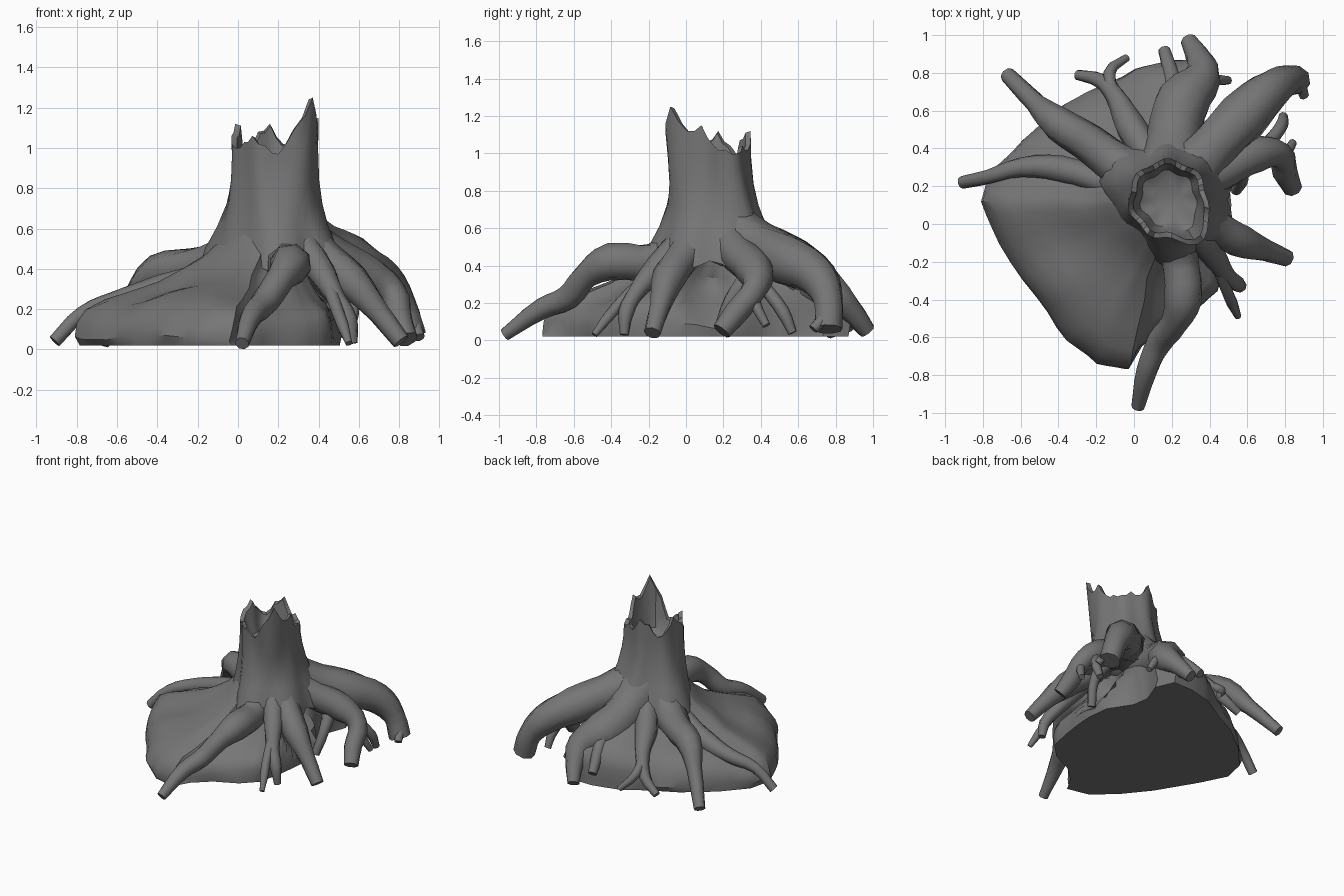
import bpy, bmesh
from math import sin, cos, tau, pi, atan2, radians
from mathutils import Vector, noise

cube = bpy.data.objects.get("Cube")
if cube:
    bpy.data.objects.remove(cube)

wood = bpy.data.materials.new("grey_wood")
wood.use_nodes = True
GREY = (0.18, 0.18, 0.18, 1)
wood.diffuse_color = GREY
wood.node_tree.nodes["Principled BSDF"].inputs["Base Color"].default_value = GREY

CX, CY = 0.18, 0.13


def finish(ob, angle):
    """Apply the material and smooth shading to a finished part."""
    ob.data.materials.clear()
    ob.data.materials.append(wood)
    bpy.ops.object.select_all(action="DESELECT")
    ob.select_set(True)
    bpy.context.view_layer.objects.active = ob
    bpy.ops.object.shade_smooth_by_angle(angle=radians(angle))


def loft(name, rings, angle):
    """Skin a stack of closed rings and cap both ends."""
    bm = bmesh.new()
    loops = [[bm.verts.new(p) for p in ring] for ring in rings]
    n = len(loops[0])
    for a, b in zip(loops, loops[1:]):
        for i in range(n):
            j = (i + 1) % n
            bm.faces.new((a[i], a[j], b[j], b[i]))
    bm.faces.new(loops[0][::-1])
    bm.faces.new(loops[-1])
    bmesh.ops.recalc_face_normals(bm, faces=bm.faces)
    me = bpy.data.meshes.new(name)
    bm.to_mesh(me)
    bm.free()
    ob = bpy.data.objects.new(name, me)
    bpy.context.collection.objects.link(ob)
    finish(ob, angle)


def root(name, points, start, end, twist):
    """Tapered, slightly knotted tube through the points."""
    cu = bpy.data.curves.new(name, "CURVE")
    cu.dimensions = "3D"
    cu.bevel_depth = 1
    cu.bevel_resolution = 2
    cu.resolution_u = 3
    cu.use_fill_caps = True
    sp = cu.splines.new("BEZIER")
    sp.bezier_points.add(len(points) - 1)
    last = len(points) - 1
    for i, (bp, p) in enumerate(zip(sp.bezier_points, points)):
        bp.co = p
        bp.handle_left_type = bp.handle_right_type = "AUTO"
        knot = 1 + 0.12 * sin(i * 2.3 + len(name))
        bp.radius = (start + (end - start) * i / last) * knot
        bp.tilt = twist * i
    ob = bpy.data.objects.new(name, cu)
    bpy.context.collection.objects.link(ob)
    bpy.ops.object.select_all(action="DESELECT")
    ob.select_set(True)
    bpy.context.view_layer.objects.active = ob
    bpy.ops.object.convert(target="MESH")
    finish(bpy.context.object, 50)


# Roots: name, path, start radius, end radius
ROOTS = [
    ("front_root", [(.2, .05, .58), (.24, -.17, .42), (.26, -.4, .42), (.21, -.53, .35),
                    (.13, -.63, .23), (.07, -.77, .17), (.02, -.97, .03)], .12, .04),
    ("right_front_root", [(.3, .08, .58), (.43, -.01, .45), (.56, -.09, .34),
                          (.7, -.14, .18), (.81, -.18, .04)], .12, .045),
    ("right_root", [(.28, .18, .58), (.47, .28, .46), (.64, .37, .37), (.77, .37, .28),
                    (.8, .27, .15), (.84, .19, .05)], .12, .05),
    ("back_right_root", [(.22, .2, .58), (.41, .4, .5), (.57, .56, .42), (.71, .7, .34),
                         (.81, .76, .21), (.86, .76, .06)], .17, .07),
    ("back_root", [(.2, .2, .58), (.21, .45, .42), (.26, .65, .33), (.36, .78, .25),
                   (.34, .88, .16), (.29, .97, .05)], .2, .04),
    ("back_left_root", [(.12, .2, .56), (-.08, .31, .43), (-.24, .43, .4), (-.4, .53, .38),
                        (-.52, .64, .25), (-.67, .79, .04)], .15, .04),
    ("left_root", [(.08, .16, .53), (-.15, .22, .38), (-.38, .29, .3), (-.6, .3, .24),
                   (-.77, .25, .18), (-.91, .22, .04)], .09, .03),
]
# Thin side roots and forks
FORKS = [
    ("front_right_rootlet", [(.3, 0, .55), (.41, -.15, .39), (.49, -.27, .25),
                             (.55, -.32, .15), (.57, -.33, .03)], .08, .025),
    ("front_right_fork", [(.45, -.22, .32), (.49, -.35, .2), (.52, -.42, .12),
                          (.55, -.49, .03)], .04, .02),
    ("right_fork_back", [(.64, .36, .36), (.72, .44, .26), (.78, .52, .15),
                         (.79, .57, .04)], .05, .025),
    ("right_fork_outer", [(.75, .36, .28), (.8, .37, .2), (.84, .43, .08)], .045, .02),
    ("right_strand", [(.42, .3, .48), (.54, .33, .35), (.57, .24, .22), (.54, .18, .06)], .06, .03),
    ("back_right_fork", [(.8, .75, .25), (.87, .75, .14), (.9, .68, .06)], .05, .025),
    ("back_fork", [(.3, .74, .33), (.42, .76, .24), (.5, .76, .12)], .05, .02),
    ("back_fork_inner", [(.24, .6, .4), (.2, .78, .28), (.16, .92, .14)], .07, .03),
    ("back_rootlet", [(.12, .3, .5), (-.02, .52, .36), (-.1, .68, .25), (-.18, .76, .14),
                      (-.3, .79, .05)], .09, .025),
    ("back_rootlet_fork", [(-.08, .64, .27), (-.13, .8, .17), (-.04, .88, .06)], .04, .02),
]
for i, (name, pts, a, b) in enumerate(ROOTS + FORKS):
    root(name, pts, a, b, 0.3 * (-1) ** i)

# Trunk: fluted and flaring where the roots leave, with a splintered rim
DIRECTIONS = [atan2(r[1][2][1] - CY, r[1][2][0] - CX) for r in ROOTS]
TIPS = [1.04, 1.02, 1.0, 1.04, 1.02, 1.12, 1.08, .99, 1.04, 1.12,
        1.06, 1.0, 1.03, 1.06, 1.01, .97, 1.1, 1.25, 1.12, 1.15]
SIDES = 2 * len(TIPS)


def ridge(a):
    return max(max(0, cos(a - d)) ** 10 for d in DIRECTIONS)


def tip(i):
    t = TIPS[i // 2]
    return t if i % 2 == 0 else (t + TIPS[(i // 2 + 1) % len(TIPS)]) / 2 - .015


def trunk_ring(r, flare, z, rim=0.0, hem=0.0):
    ring = []
    for i in range(SIDES):
        a = tau * i / SIDES + .1
        rise = tip(i) - 1
        # Tall splinter stands out as a corner on the front left
        corner = .09 * max(0, cos(a - radians(-48))) ** 12 * min(1, max(0, z - .7) * 3)
        rad = r + flare * ridge(a) + corner + .01 * sin(a * 7 + z * 3)
        ring.append((CX + rad * cos(a), CY + .03 * min(1, max(0, 1 - z)) + rad * sin(a),
                     z + rim * rise - hem * ridge(a)))
    return ring


loft("trunk", [trunk_ring(r, f, z, rim, hem) for r, f, z, rim, hem in (
    (.12, 0, .44, 0, 0), (.27, .12, .45, 0, .08), (.255, .1, .52, 0, .02),
    (.235, .06, .61, 0, 0), (.22, .03, .72, 0, 0), (.21, .01, .84, 0, 0),
    (.208, 0, .93, .4, 0), (.208, 0, 1.0, 1, 0), (.18, 0, .99, 1, 0),
    (.165, 0, .94, .3, 0), (.145, 0, .88, 0, 0), (.09, 0, .85, 0, 0))], 40)

# Earth mound: rough outline shrunk towards the trunk while rising
OUTLINE = [(.51, .1), (.49, .28), (.38, .45), (.36, .58), (.42, .74), (.36, .88), (.2, .88),
           (0, .83), (-.18, .72), (-.38, .62), (-.6, .45), (-.76, .27), (-.8, .1),
           (-.7, -.1), (-.52, -.4), (-.36, -.6), (-.2, -.74), (-.03, -.78), (.04, -.66),
           (.16, -.55), (.33, -.47), (.44, -.36), (.48, -.18), (.5, -.03)]


def mound_point(x, y, s, z):
    # The earth is piled higher behind the trunk and lower at the front end
    back = cos(atan2(y - CY, x - CX) - radians(82))
    lift = .35 * max(0, back) ** 6 - .15 * max(0, -back) ** 6 * s
    p = Vector((CX + (x - CX) * s, CY + (y - CY) * s, z))
    if z > .03:
        n = noise.noise_vector(p * 4.5)
        p += Vector((n.x * .03, n.y * .03, n.z * .04 + z * lift * min(1, 1.5 * s)))
    # Rounded hollow under the arch of the right roots
    d = (Vector((p.y, p.z)) - Vector((.12, .26))).length
    if p.x > .3 and d < .18:
        p.x -= .16 * cos(d / .18 * pi / 2)
    return p


def mound_ring(s, z):
    ring = []
    for (x0, y0), (x1, y1) in zip(OUTLINE, OUTLINE[1:] + OUTLINE[:1]):
        for t in (0, 1 / 3, 2 / 3):
            ring.append(mound_point(x0 + (x1 - x0) * t, y0 + (y1 - y0) * t, s, z))
    return ring


loft("earth_mound", [mound_ring(s, z) for s, z in (
    (.985, .02), (1, .07), (.985, .13), (.945, .19), (.86, .24), (.74, .28),
    (.6, .33), (.46, .395), (.34, .48), (.25, .57), (.17, .63))], 35)
